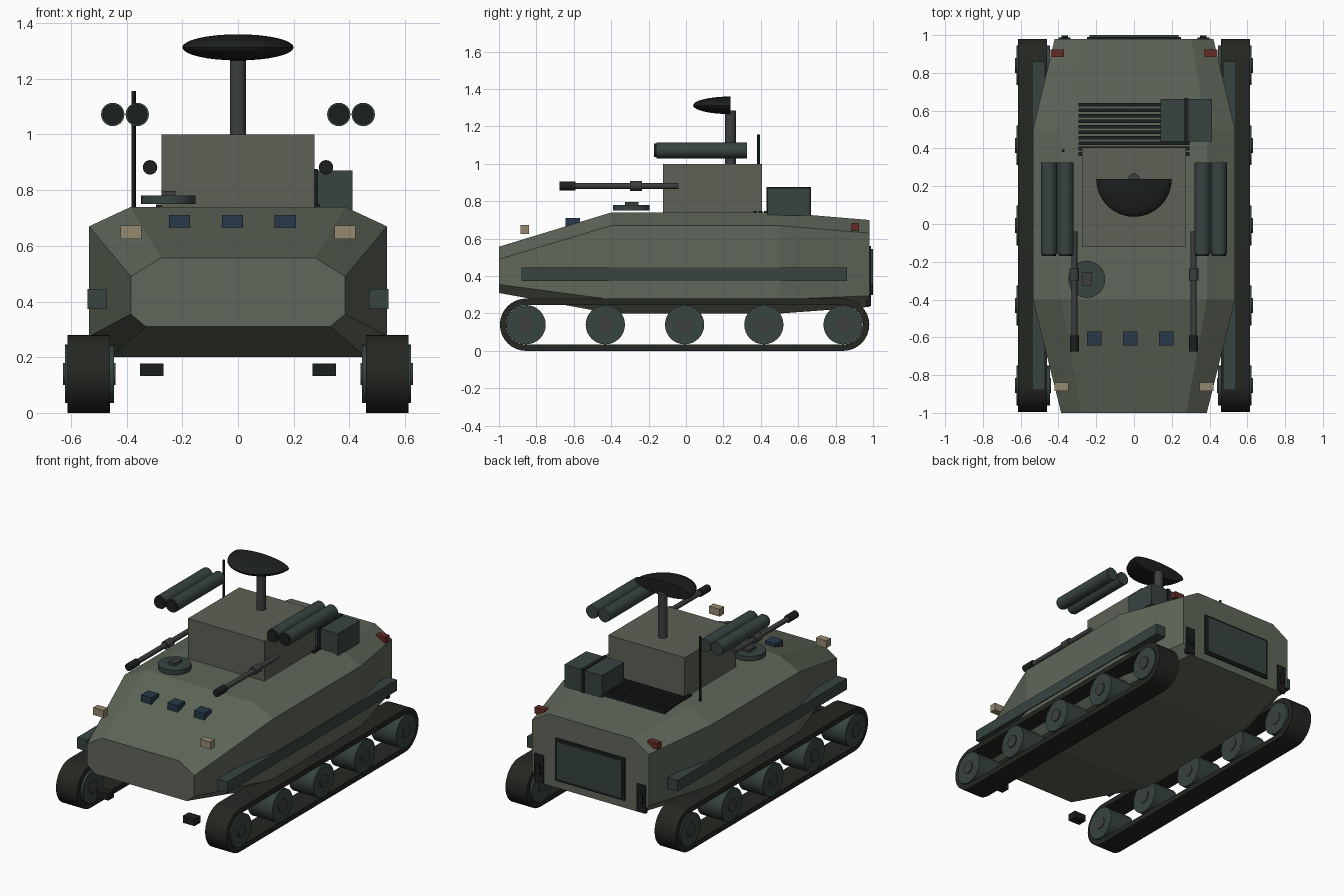
import bpy, bmesh, math
from mathutils import Matrix, Vector

if "Cube" in bpy.data.objects:
    bpy.data.objects.remove(bpy.data.objects["Cube"])


def mat(name, r, g, b):
    m = bpy.data.materials.new(name)
    m.diffuse_color = (r, g, b, 1)
    m.use_nodes = True
    m.node_tree.nodes["Principled BSDF"].inputs["Base Color"].default_value = m.diffuse_color
    return m


GREEN = mat("hull_green", 0.115, 0.135, 0.10)
OLIVE = mat("turret_olive", 0.11, 0.12, 0.09)
TEAL = mat("dark_teal", 0.038, 0.058, 0.053)
RUBBER = mat("track_black", 0.018, 0.020, 0.016)
METAL = mat("gun_metal", 0.045, 0.05, 0.048)
BLACK = mat("black", 0.012, 0.014, 0.014)
GLASS = mat("blue_glass", 0.02, 0.042, 0.065)
LAMP = mat("lamp_tan", 0.30, 0.25, 0.16)
RED = mat("lamp_red", 0.13, 0.025, 0.018)


def finish(name, bm, m, smooth=False):
    bmesh.ops.recalc_face_normals(bm, faces=bm.faces[:])
    me = bpy.data.meshes.new(name)
    bm.to_mesh(me)
    bm.free()
    me.materials.append(m)
    ob = bpy.data.objects.new(name, me)
    bpy.context.collection.objects.link(ob)
    if smooth:
        bpy.ops.object.select_all(action='DESELECT')
        ob.select_set(True)
        bpy.context.view_layer.objects.active = ob
        bpy.ops.object.shade_smooth_by_angle(angle=math.radians(30))
    return ob


def box(name, x, y, z, m):
    """Box from (min, max) ranges."""
    bm = bmesh.new()
    size = Vector((x[1] - x[0], y[1] - y[0], z[1] - z[0]))
    mid = Vector((x[0] + x[1], y[0] + y[1], z[0] + z[1])) / 2
    bmesh.ops.create_cube(bm, size=1, matrix=Matrix.Translation(mid) @ Matrix.Diagonal((*size, 1)))
    return finish(name, bm, m)


def rods(name, axis, base, parts, m, seg=24):
    """Coaxial cylinders; parts = (start, end, radius) along the axis."""
    rot = {'X': Matrix.Rotation(math.pi / 2, 4, 'Y'),
           'Y': Matrix.Rotation(-math.pi / 2, 4, 'X'), 'Z': Matrix()}[axis]
    bm = bmesh.new()
    for a, b, r in parts:
        off = Matrix.Translation((0, 0, (a + b) / 2))
        bmesh.ops.create_cone(bm, cap_ends=True, segments=seg, radius1=r, radius2=r,
                              depth=b - a, matrix=Matrix.Translation(base) @ rot @ off)
    return finish(name, bm, m, True)


# Hull: chamfered cross-sections lofted front to back
def section(y, w, top, up, low, bottom):
    half = [(0.86 * w, bottom), (w, low), (w, up), (0.72 * w, top)]
    return [(x, y, z) for x, z in half] + [(-x, y, z) for x, z in reversed(half)]


bm = bmesh.new()
rings = [[bm.verts.new(p) for p in section(*s)] for s in (
    (-1.0, 0.385, 0.557, 0.49, 0.355, 0.31),
    (-0.4, 0.535, 0.74, 0.67, 0.275, 0.20),
    (0.5, 0.535, 0.74, 0.67, 0.275, 0.20),
    (0.98, 0.42, 0.70, 0.63, 0.295, 0.235))]
for a, b in zip(rings, rings[1:]):
    for i in range(8):
        j = (i + 1) % 8
        bm.faces.new((a[i], a[j], b[j], b[i]))
bm.faces.new(rings[0])
bm.faces.new(rings[-1])
finish("hull", bm, GREEN)

# Turret and mast
box("turret", (-0.275, 0.275), (-0.123, 0.406), (0.72, 1.0), OLIVE)
rods("mast", 'Z', (0, 0.238, 0), [(0.99, 1.285, 0.029)], METAL)

# Radar dish: half of a flattened sphere
bm = bmesh.new()
bmesh.ops.create_uvsphere(bm, u_segments=32, v_segments=16, radius=1)
cut = bmesh.ops.bisect_plane(bm, geom=bm.verts[:] + bm.edges[:] + bm.faces[:], dist=1e-4,
                             plane_co=(0, 0, 0), plane_no=(0, 1, 0), clear_outer=True)
bmesh.ops.holes_fill(bm, edges=[e for e in bm.edges if e.is_boundary], sides=0)
bm.transform(Matrix.Translation((0, 0.238, 1.313)) @ Matrix.Diagonal((0.2, 0.2, 0.047, 1)))
finish("radar_dish", bm, BLACK, True)


# Track outline points: two half circles joined by straights
def stadium(r, y0, y1, z, n=16):
    pts = []
    for yc, start in ((y1, -math.pi / 2), (y0, math.pi / 2)):
        for i in range(n + 1):
            t = start + math.pi * i / n
            pts.append((yc + r * math.cos(t), z + r * math.sin(t)))
    return pts


for s, side in ((-1, "left"), (1, "right")):
    def span(a, b):
        return tuple(sorted((s * a, s * b)))

    # Track band
    bm = bmesh.new()
    loops = [[bm.verts.new((s * x, y, z)) for y, z in stadium(r, -0.855, 0.84, 0.14)]
             for x, r in ((0.46, 0.14), (0.613, 0.14), (0.613, 0.106), (0.46, 0.106))]
    for k in range(4):
        a, b = loops[k], loops[(k + 1) % 4]
        for i in range(len(a)):
            j = (i + 1) % len(a)
            bm.faces.new((a[i], a[j], b[j], b[i]))
    finish(f"{side}_track", bm, RUBBER, True)

    # Road wheels with hubs
    for i in range(5):
        y = -0.855 + 0.42375 * i
        rods(f"{side}_wheel_{i + 1}", 'X', (0, y, 0.14), [(*span(0.445, 0.622), 0.105)], TEAL, 32)
        rods(f"{side}_hub_{i + 1}", 'X', (0, y, 0.14), [(*span(0.44, 0.629), 0.04)], METAL)

    # Side skirt, lamps, tow hook
    box(f"{side}_side_rail", span(0.47, 0.541), (-0.88, 0.86), (0.373, 0.445), TEAL)
    box(f"{side}_headlight", span(0.347, 0.422), (-0.885, -0.84), (0.625, 0.673), LAMP)
    box(f"{side}_tail_light", span(0.37, 0.442), (0.885, 0.925), (0.645, 0.685), RED)
    box(f"{side}_tow_hook", span(0.268, 0.352), (-0.95, -0.89), (0.133, 0.178), BLACK)

    # Rear latch
    box(f"{side}_rear_latch", span(0.335, 0.40), (0.965, 0.988), (0.24, 0.42), BLACK)
    box(f"{side}_rear_latch_block", span(0.35, 0.385), (0.97, 0.998), (0.30, 0.36), BLACK)

    # Launcher tubes with recessed end caps
    for i, x in enumerate((0.362, 0.45)):
        base = (s * x, 0, 1.072)
        rods(f"{side}_launch_tube_{i + 1}", 'Y', base, [(-0.158, 0.325, 0.042)], TEAL)
        rods(f"{side}_launch_cap_{i + 1}", 'Y', base, [(-0.17, -0.15, 0.036)], BLACK)

    # Gun with collar and muzzle
    base = (s * 0.316, 0, 0.882)
    rods(f"{side}_gun_barrel", 'Y', base, [(-0.66, -0.04, 0.016), (-0.30, -0.235, 0.026)], METAL)
    rods(f"{side}_gun_muzzle", 'Y', base, [(-0.675, -0.59, 0.024)], BLACK)

# Hatch with handle
rods("hatch", 'Z', (-0.25, -0.293, 0), [(0.75, 0.78, 0.098)], TEAL, 32)
box("hatch_handle", (-0.275, -0.225), (-0.325, -0.255), (0.775, 0.797), METAL)

# Driver vision blocks
for i in range(3):
    x = -0.21 + 0.19 * i
    box(f"vision_block_{i + 1}", (x - 0.038, x + 0.038), (-0.643, -0.568), (0.665, 0.71), GLASS)

# Engine grille slats
for i in range(10):
    y = 0.37 + 0.029 * i
    box(f"grille_slat_{i + 1}", (-0.295, 0.295), (y - 0.01, y + 0.01), (0.715, 0.748), BLACK)

# Stowage box with strap
box("stowage_box", (0.14, 0.412), (0.437, 0.662), (0.725, 0.87), TEAL)
box("stowage_strap", (0.266, 0.288), (0.43, 0.668), (0.722, 0.876), BLACK)

# Antenna
rods("antenna", 'Z', (-0.375, 0.388, 0), [(0.73, 1.157, 0.008)], BLACK, 12)

# Rear door with frame
box("rear_door_frame", (-0.25, 0.25), (0.96, 0.99), (0.285, 0.56), BLACK)
box("rear_door", (-0.235, 0.235), (0.97, 1.0), (0.30, 0.545), TEAL)
